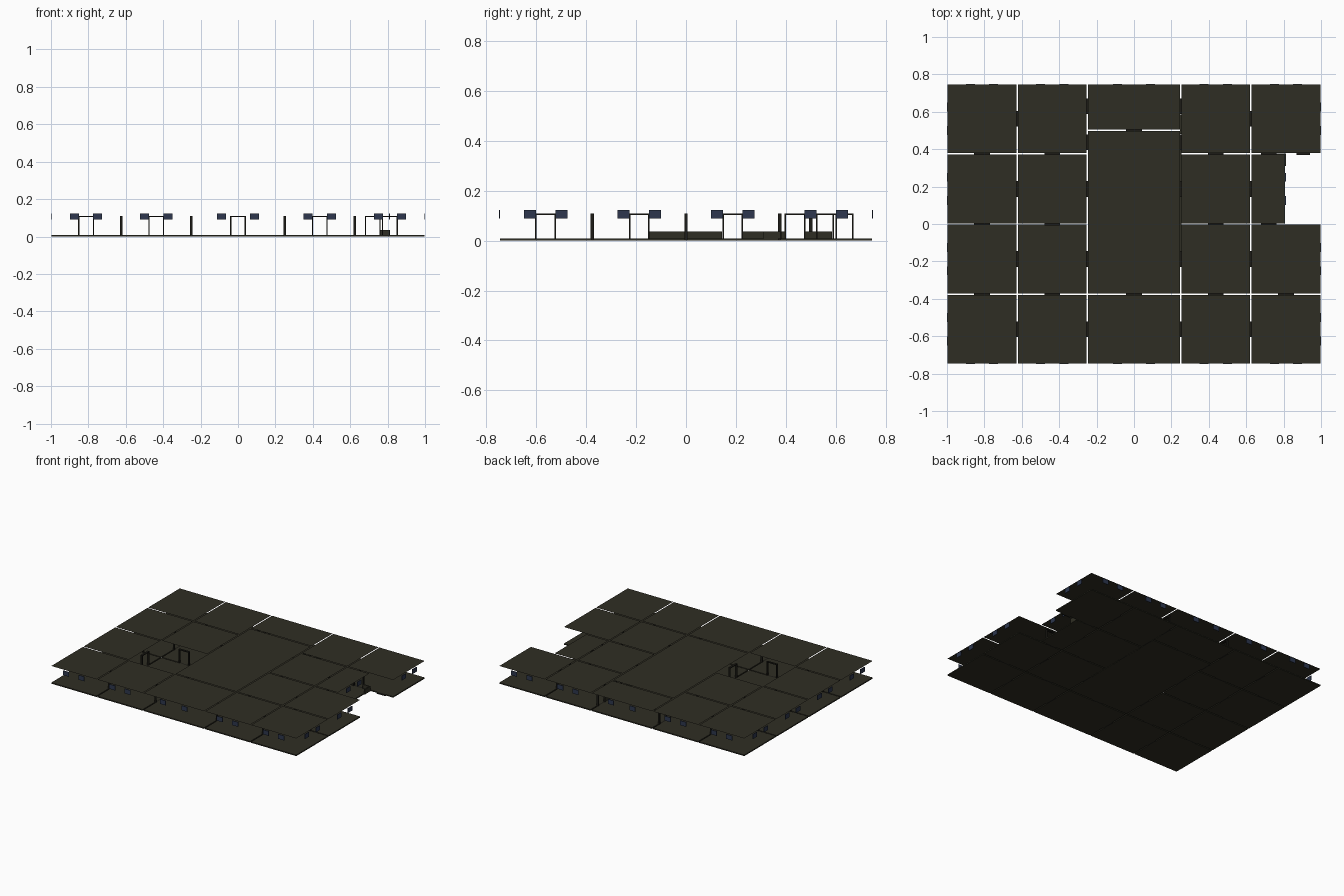
import bpy
import bmesh

cube = bpy.data.objects.get("Cube")
if cube:
    bpy.data.objects.remove(cube, do_unlink=True)


def material(name, rgb):
    m = bpy.data.materials.new(name)
    m.use_nodes = True
    m.diffuse_color = (*rgb, 1)
    m.node_tree.nodes["Principled BSDF"].inputs["Base Color"].default_value = (*rgb, 1)
    return m


OLIVE = material("dark olive", (0.028, 0.027, 0.017))
TRIM = material("dark trim", (0.012, 0.011, 0.008))
BLUE = material("window blue", (0.026, 0.037, 0.075))

FLOOR, CEIL, GAP = 0.008, 0.13, 0.004


def make_object(name, bm, mat):
    mesh = bpy.data.meshes.new(name)
    bm.to_mesh(mesh)
    bm.free()
    mesh.materials.append(mat)
    obj = bpy.data.objects.new(name, mesh)
    bpy.context.collection.objects.link(obj)
    return obj


def add_box(bm, x0, x1, y0, y1, z0, z1):
    verts = bmesh.ops.create_cube(bm, size=1)["verts"]
    for v in verts:
        v.co = ((x0 + x1) / 2 + v.co.x * (x1 - x0),
                (y0 + y1) / 2 + v.co.y * (y1 - y0),
                (z0 + z1) / 2 + v.co.z * (z1 - z0))


def add_wall_box(bm, axis, line, depth, a0, a1, z0, z1):
    """Box in a wall that runs along the given axis."""
    if axis == "x":
        add_box(bm, a0, a1, line - depth / 2, line + depth / 2, z0, z1)
    else:
        add_box(bm, line - depth / 2, line + depth / 2, a0, a1, z0, z1)


# Room plan: outer columns, a wide central hall and one half-width closet
COLUMNS = [(-1, -0.625), (-0.625, -0.25), (0.25, 0.625), (0.625, 1)]
ROWS = [(-0.75, -0.375), (-0.375, 0), (0, 0.375), (0.375, 0.75)]
rooms = [(c, r) for c in COLUMNS for r in ROWS]
rooms.remove((COLUMNS[3], ROWS[2]))
rooms.append(((0.625, 0.812), ROWS[2]))
for span in [(-0.75, -0.375), (-0.375, 0.5), (0.5, 0.75)]:
    rooms.append(((-0.25, 0.25), span))
open_room = (COLUMNS[1], ROWS[1])

# Floor slabs and flat ceilings
floors, ceilings = bmesh.new(), bmesh.new()
for room in rooms:
    (x0, x1), (y0, y1) = room
    x0, x1, y0, y1 = x0 + GAP, x1 - GAP, y0 + GAP, y1 - GAP
    add_box(floors, x0, x1, y0, y1, 0, FLOOR)
    if room != open_room:
        corners = [(x0, y0), (x1, y0), (x1, y1), (x0, y1)]
        ceilings.faces.new([ceilings.verts.new((x, y, CEIL)) for x, y in corners])
make_object("room_floors", floors, OLIVE)
make_object("room_ceilings", ceilings, OLIVE)

# Door frames between neighbouring rooms
MID_X = [-0.8125, -0.4375, 0.4375]
MID_Y = [-0.5625, -0.1875, 0.1875, 0.5625]
doors = [("x", y, x) for y in (-0.375, 0, 0.375) for x in MID_X]
doors += [("x", -0.375, 0), ("x", 0.5, 0), ("x", -0.375, 0.8125),
          ("x", 0, 0.72), ("x", 0.375, 0.72)]
doors += [("y", x, y) for x in (-0.625, 0.625) for y in MID_Y]
doors += [("y", x, y) for x in (-0.25, 0.25) for y in MID_Y[:3] + [0.4375, 0.63]]
frames = bmesh.new()
HALF, THICK, DEPTH, TOP = 0.042, 0.006, 0.014, 0.11
for axis, line, mid in doors:
    for a in (mid - HALF, mid + HALF - THICK):
        add_wall_box(frames, axis, line, DEPTH, a, a + THICK, 0, TOP)
    add_wall_box(frames, axis, line, DEPTH, mid - HALF, mid + HALF, TOP - THICK, TOP)
    add_wall_box(frames, axis, line, DEPTH, mid - HALF, mid + HALF, 0, FLOOR)
add_wall_box(frames, "x", 0.375, DEPTH, 0.87, 0.94, 0, FLOOR)
make_object("door_frames", frames, TRIM)

# Pairs of high windows around the outside
windows = bmesh.new()
pairs = [("x", s * 0.747, x, 0.0625) for s in (-1, 1) for x in MID_X + [0.8125]]
pairs += [("x", s * 0.747, 0, 0.0875) for s in (-1, 1)]
pairs += [("y", -0.998, y, 0.0625) for y in MID_Y]
pairs += [("y", 0.81 if y == MID_Y[2] else 0.998, y, 0.0625) for y in MID_Y]
for axis, line, mid, offset in pairs:
    for s in (-1, 1):
        c = mid + s * offset
        add_wall_box(windows, axis, line, 0.004, c - 0.024, c + 0.024, 0.09, 0.124)
make_object("window_panes", windows, BLUE)

# Low kerbs between the doors of the hall, and beside the closet
kerbs = bmesh.new()
for a0, a1 in [(-0.15, 0.145), (0.225, 0.395), (0.48, 0.585)]:
    add_wall_box(kerbs, "y", 0.25, 0.006, a0, a1, 0, 0.036)
add_wall_box(kerbs, "x", 0.375, 0.006, 0.76, 0.812, 0, 0.036)
add_wall_box(kerbs, "y", 0.81, 0.008, 0.31, 0.375, 0, 0.036)
make_object("low_kerbs", kerbs, OLIVE)
